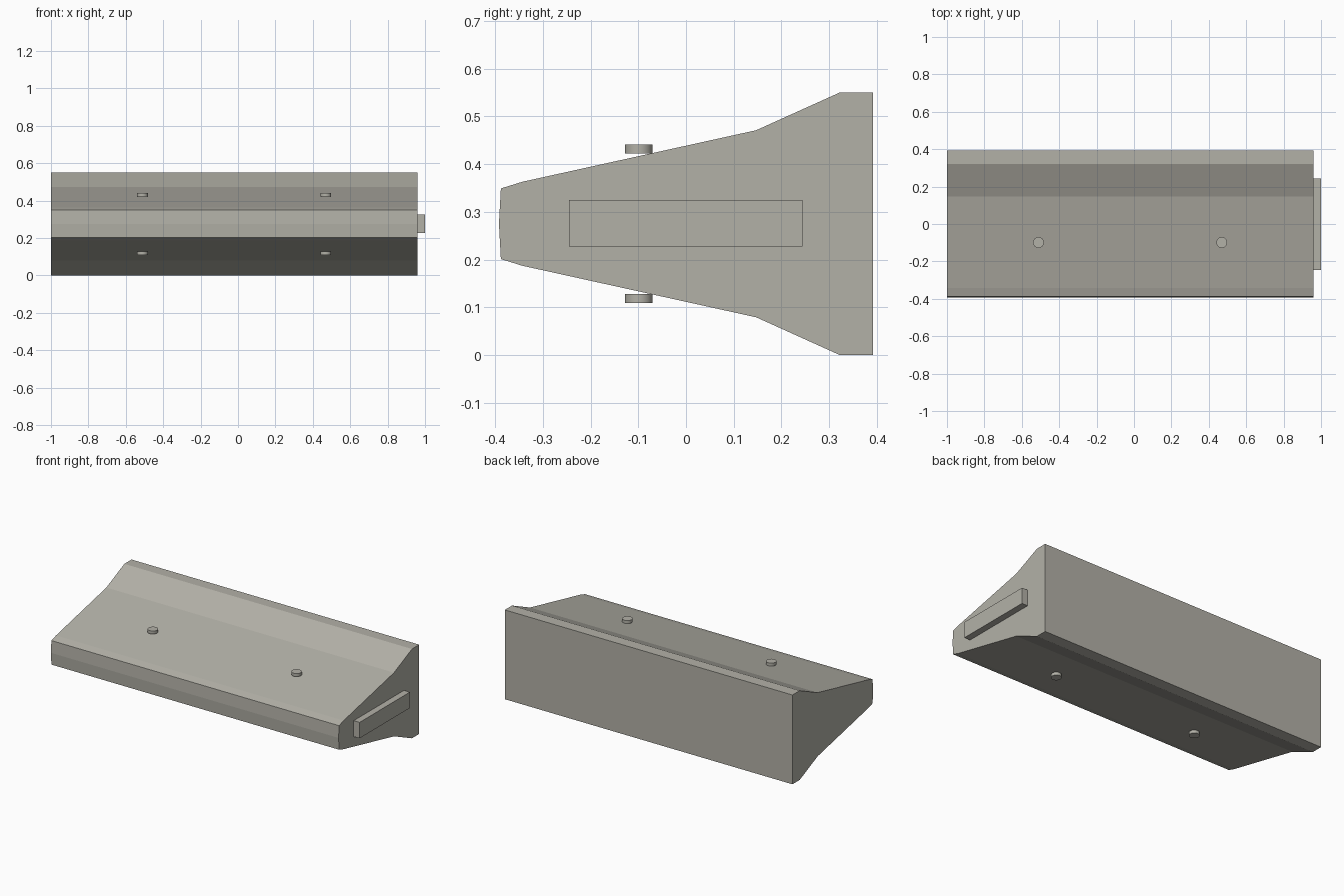
import bpy, bmesh, math

if "Cube" in bpy.data.objects:
    bpy.data.objects.remove(bpy.data.objects["Cube"])

MID_Z = 0.275

# Warm concrete grey
concrete = bpy.data.materials.new("concrete")
concrete.diffuse_color = (0.45, 0.44, 0.39, 1.0)
concrete.use_nodes = True
concrete.node_tree.nodes["Principled BSDF"].inputs["Base Color"].default_value = concrete.diffuse_color


def extrude_profile(name, points, x0, x1):
    bm = bmesh.new()
    face = bm.faces.new([bm.verts.new((x0, y, z)) for y, z in points])
    geom = bmesh.ops.extrude_face_region(bm, geom=[face])["geom"]
    verts = [g for g in geom if isinstance(g, bmesh.types.BMVert)]
    bmesh.ops.translate(bm, verts=verts, vec=(x1 - x0, 0, 0))
    if not any(len(f.verts) == len(points) and abs(f.calc_center_median().x - x0) < 1e-6
               for f in bm.faces):
        bm.faces.new([v for v in bm.verts if abs(v.co.x - x0) < 1e-6])
    bmesh.ops.recalc_face_normals(bm, faces=bm.faces)
    mesh = bpy.data.meshes.new(name)
    bm.to_mesh(mesh)
    bm.free()
    mesh.materials.append(concrete)
    obj = bpy.data.objects.new(name, mesh)
    bpy.context.collection.objects.link(obj)
    return obj


# Barrier body lying on its side: half profile as (y, half height), mirrored about MID_Z
half = [(0.392, 0.275), (0.322, 0.275), (0.147, 0.196), (-0.343, 0.088),
        (-0.388, 0.074)]
profile = [(y, MID_Z + h) for y, h in half]
profile += [(-0.392, MID_Z)]
profile += [(y, MID_Z - h) for y, h in reversed(half)]
extrude_profile("barrier_body", profile, -1.0, 0.96)

# Connecting tongue on the right end
tongue = [(-0.245, 0.227), (0.244, 0.227), (0.244, 0.325), (-0.245, 0.325)]
extrude_profile("end_tongue", tongue, 0.955, 1.0)

# Short round lifting pins on both sloped sides
for side, sign in (("upper", 1), ("lower", -1)):
    for end, x in (("left", -0.511), ("right", 0.469)):
        bpy.ops.mesh.primitive_cylinder_add(
            vertices=32, radius=0.029, depth=0.019,
            location=(x, -0.099, MID_Z + sign * 0.157))
        pin = bpy.context.object
        pin.name = f"{side}_{end}_pin"
        pin.data.materials.append(concrete)
        bpy.ops.object.shade_smooth_by_angle(angle=math.radians(30))
